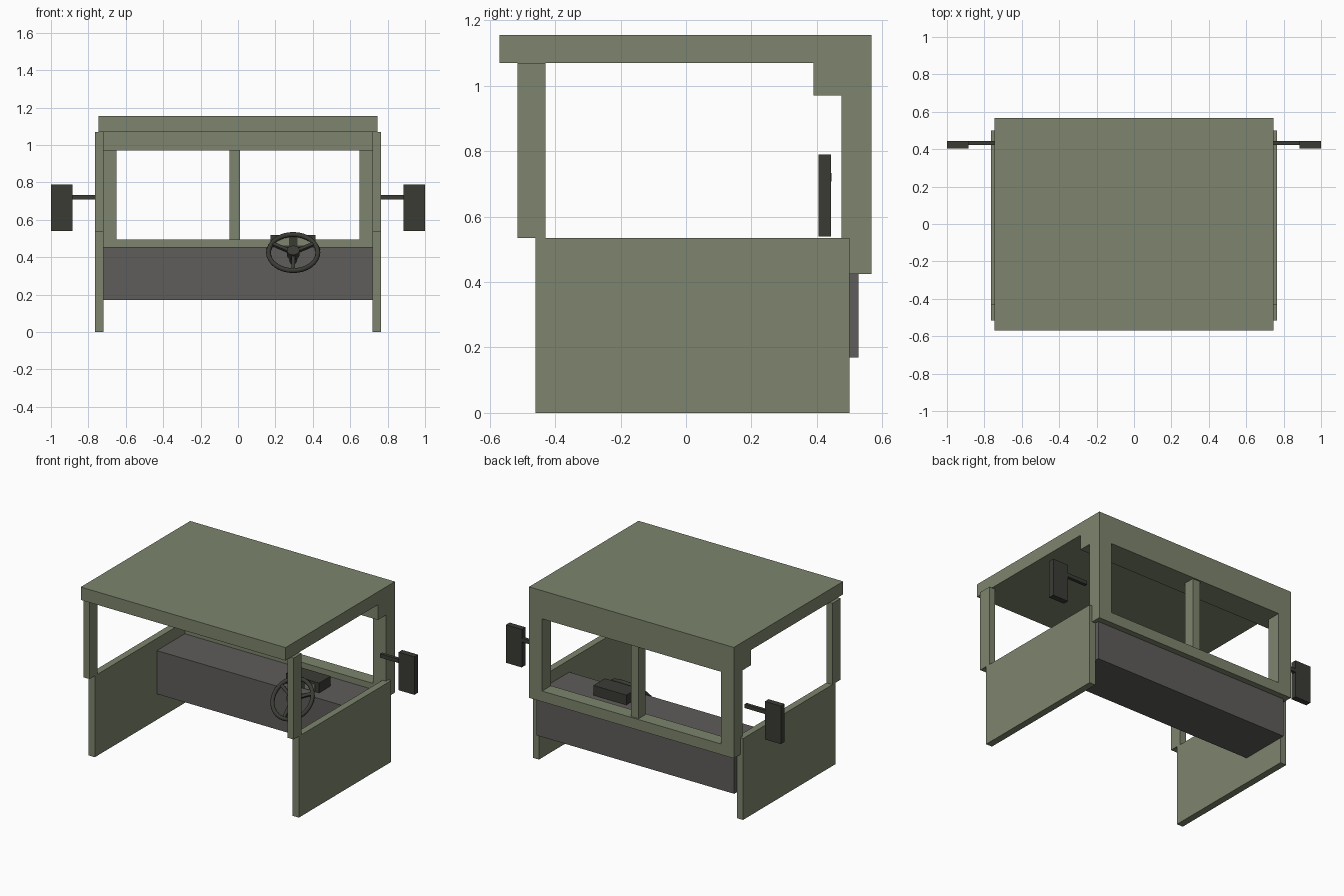
import bpy, bmesh, math
from mathutils import Matrix, Vector

if "Cube" in bpy.data.objects:
    bpy.data.objects.remove(bpy.data.objects["Cube"])


def material(name, rgb):
    m = bpy.data.materials.new(name)
    m.diffuse_color = (*rgb, 1)
    m.use_nodes = True
    m.node_tree.nodes["Principled BSDF"].inputs["Base Color"].default_value = m.diffuse_color
    return m


GREEN = material("olive_green", (0.205, 0.232, 0.153))
GREY = material("dash_grey", (0.112, 0.109, 0.104))
DARK = material("dark_rubber", (0.043, 0.043, 0.036))


def finish(name, bm, mat):
    bmesh.ops.recalc_face_normals(bm, faces=bm.faces)
    me = bpy.data.meshes.new(name)
    bm.to_mesh(me)
    bm.free()
    me.materials.append(mat)
    ob = bpy.data.objects.new(name, me)
    bpy.context.collection.objects.link(ob)
    return ob


def box(name, x, y, z, mat):
    bm = bmesh.new()
    bmesh.ops.create_cube(bm, size=1)
    for v in bm.verts:
        v.co = [r[0] if c < 0 else r[1] for c, r in zip(v.co, (x, y, z))]
    return finish(name, bm, mat)


def mirrored_box(name, x, y, z, mat):
    box(name + "_right", x, y, z, mat)
    box(name + "_left", (-x[1], -x[0]), y, z, mat)


# Roof, header and windscreen panel as one side profile
profile = [(-0.57, 1.07), (0.39, 1.07), (0.39, 0.97), (0.475, 0.97),
           (0.475, 0.425), (0.567, 0.425), (0.567, 1.155), (-0.57, 1.155)]
bm = bmesh.new()
face = bm.faces.new([bm.verts.new((-0.745, y, z)) for y, z in profile])
ext = bmesh.ops.extrude_face_region(bm, geom=[face])
bmesh.ops.translate(bm, vec=(1.49, 0, 0),
                    verts=[g for g in ext["geom"] if isinstance(g, bmesh.types.BMVert)])
cab = finish("roof_and_windscreen_frame", bm, GREEN)

# Windscreen opening
cutter = box("window_cutter", (-0.65, 0.65), (0.43, 0.7), (0.495, 0.97), GREEN)
cutter.hide_render = True
mod = cab.modifiers.new("opening", 'BOOLEAN')
mod.operation, mod.solver, mod.object = 'DIFFERENCE', 'EXACT', cutter
bpy.context.view_layer.objects.active = cab
bpy.ops.object.modifier_apply(modifier=mod.name)
bpy.data.objects.remove(cutter)
box("windscreen_divider", (-0.045, 0.01), (0.485, 0.557), (0.495, 0.97), GREEN)

# Doors, posts and wing mirrors
mirrored_box("door", (0.72, 0.765), (-0.46, 0.50), (0, 0.535), GREEN)
mirrored_box("rear_post", (0.72, 0.765), (-0.515, -0.43), (0.535, 1.07), GREEN)
mirrored_box("mirror_arm", (0.738, 0.89), (0.423, 0.445), (0.708, 0.733), DARK)
mirrored_box("mirror", (0.885, 1.0), (0.405, 0.443), (0.54, 0.79), DARK)

# Dashboard and instrument pod
box("dashboard", (-0.72, 0.72), (0.185, 0.527), (0.17, 0.455), GREY)
box("instrument_pod", (0.175, 0.415), (0.25, 0.37), (0.455, 0.52), DARK)
for i, x in enumerate((0.238, 0.352)):
    box(f"gauge_{i + 1}", (x - 0.035, x + 0.035), (0.244, 0.251), (0.462, 0.505), GREEN)

# Steering wheel, built flat and then tilted toward the driver
tilt = Matrix.Translation((0.295, 0.145, 0.425)) @ Matrix.Rotation(math.radians(47), 4, 'X')
bpy.ops.mesh.primitive_torus_add(major_radius=0.132, minor_radius=0.013,
                                 major_segments=32, minor_segments=8)
rim = bpy.context.object
rim.name = "steering_wheel_rim"
rim.data.materials.append(DARK)
rim.matrix_world = tilt
bpy.ops.object.shade_smooth_by_angle(angle=math.radians(50))


def cylinder(name, radius, z0, z1):
    bm = bmesh.new()
    bmesh.ops.create_cone(bm, cap_ends=True, segments=16, radius1=radius, radius2=radius,
                          depth=z1 - z0, matrix=Matrix.Translation((0, 0, (z0 + z1) / 2)))
    finish(name, bm, DARK).matrix_world = tilt


cylinder("steering_hub", 0.034, -0.02, 0.018)
cylinder("steering_column", 0.02, -0.12, -0.015)
for i, angle in enumerate((30, 150, 270)):
    spoke = box(f"spoke_{i + 1}", (0.02, 0.13), (-0.01, 0.01), (-0.007, 0.007), DARK)
    spoke.matrix_world = tilt @ Matrix.Rotation(math.radians(angle), 4, 'Z')
